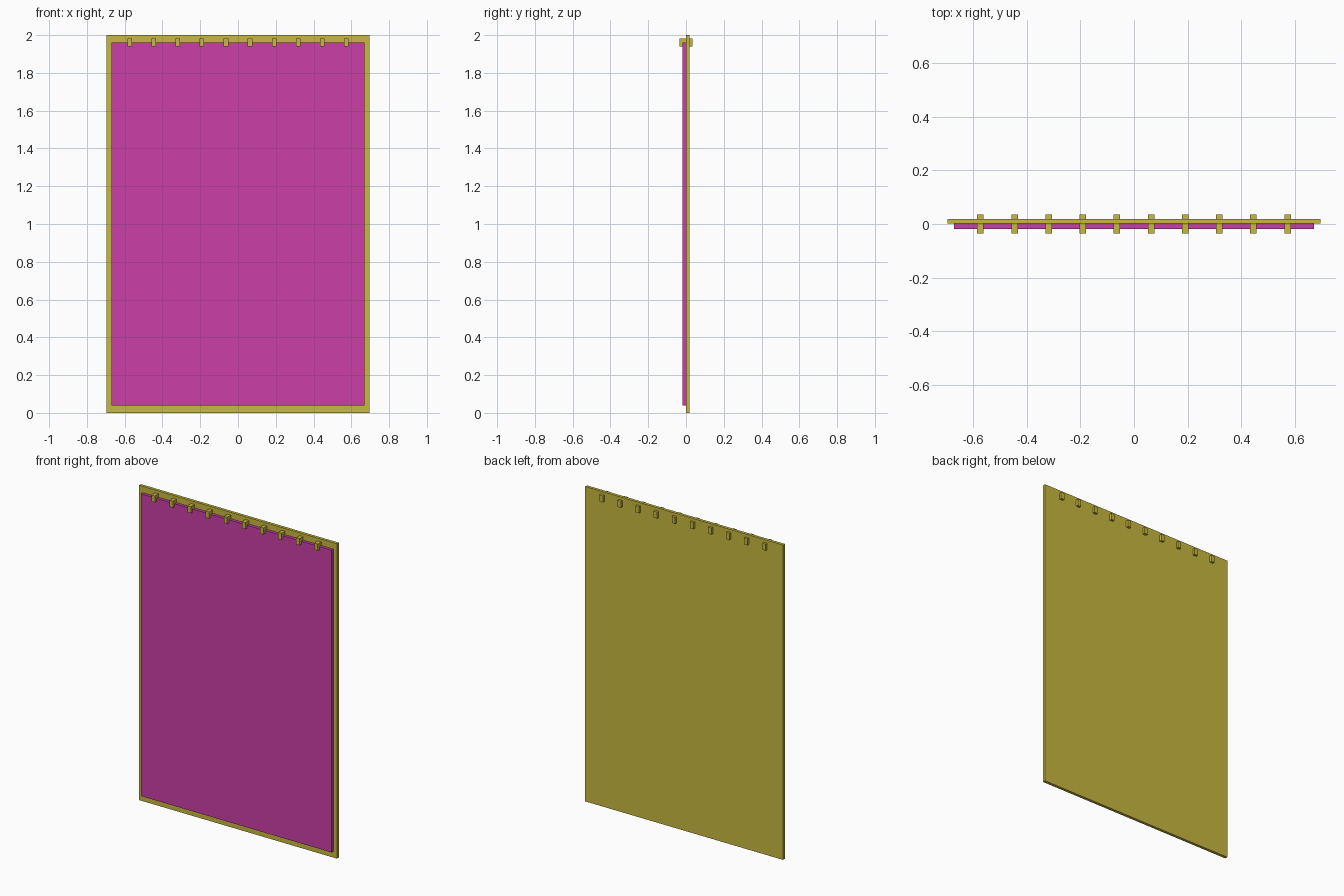
import bpy

if "Cube" in bpy.data.objects:
    bpy.data.objects.remove(bpy.data.objects["Cube"])


def material(name, color):
    m = bpy.data.materials.new(name)
    m.diffuse_color = color
    m.use_nodes = True
    m.node_tree.nodes["Principled BSDF"].inputs["Base Color"].default_value = m.diffuse_color
    return m


def box(name, x, y, z, mat):
    """Box from (min, max) ranges on each axis."""
    bpy.ops.mesh.primitive_cube_add(size=1, location=[(a + b) / 2 for a, b in (x, y, z)])
    ob = bpy.context.object
    ob.name = name
    ob.scale = [b - a for a, b in (x, y, z)]
    bpy.ops.object.transform_apply(location=False, rotation=False, scale=True)
    ob.data.materials.append(mat)
    return ob


yellow = material("yellow", (0.58, 0.48, 0.05, 1))
magenta = material("magenta", (0.60, 0.05, 0.39, 1))

# Backing board and the slightly smaller sheet in front of it
box("back_board", (-0.695, 0.695), (0.001, 0.0195), (0, 2), yellow)
box("front_sheet", (-0.67, 0.67), (-0.018, 0.001), (0.04, 1.96), magenta)

# Row of binding clips passing through the top edge
COUNT, PITCH = 10, 0.1272
for i in range(COUNT):
    x = (i - (COUNT - 1) / 2) * PITCH
    box(f"binding_clip_{i + 1}", (x - 0.012, x + 0.012), (-0.035, 0.035), (1.94, 1.982), yellow)
